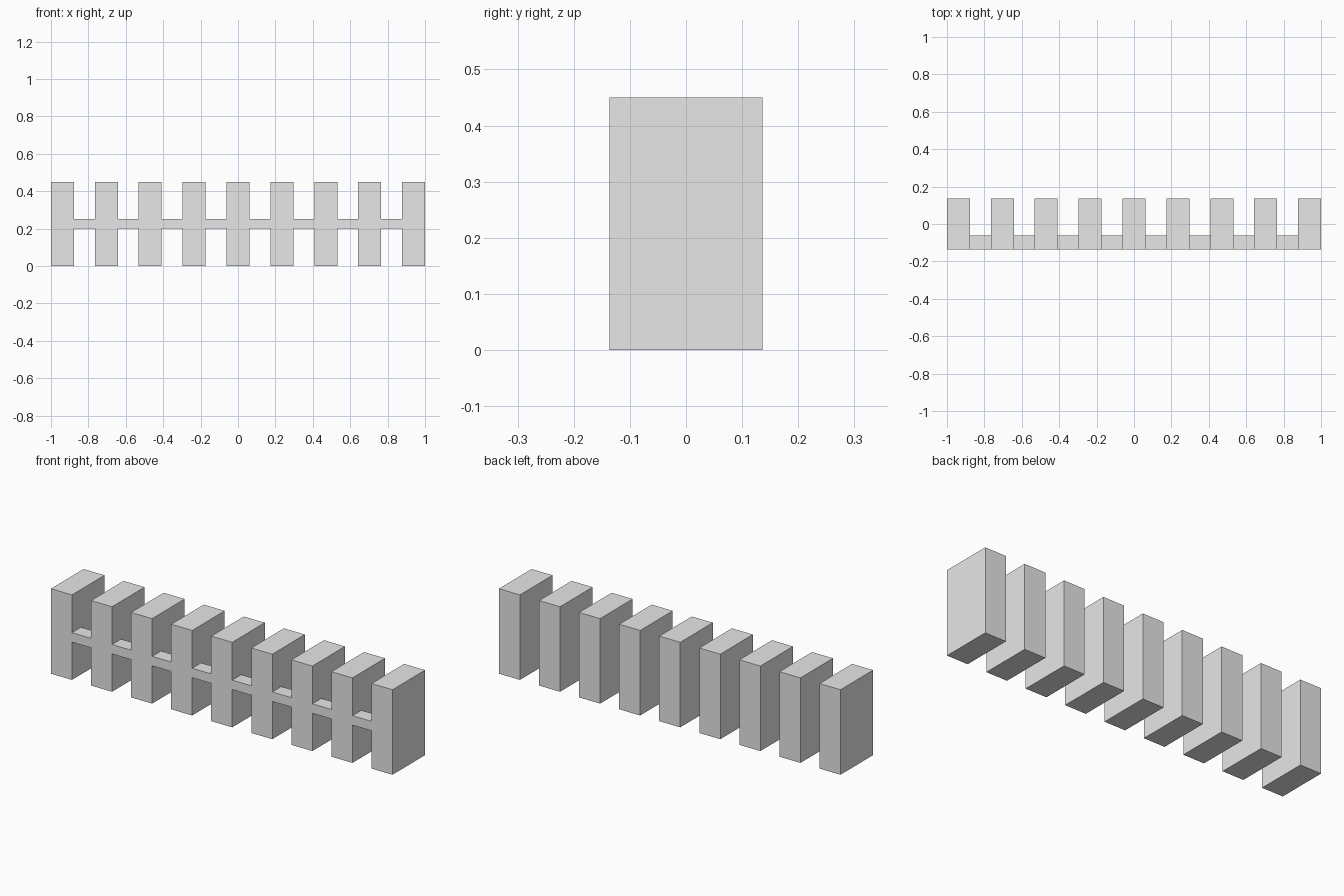
import bpy
import bmesh
from mathutils import Matrix, Vector

cube = bpy.data.objects.get("Cube")
if cube:
    bpy.data.objects.remove(cube, do_unlink=True)

COUNT = 9
POST_W, DEPTH, HEIGHT = 0.123, 0.272, 0.45
RAIL_D, RAIL_LOW, RAIL_HIGH = 0.075, 0.2, 0.25
SPACING = (2 - POST_W) / (COUNT - 1)

# Single plain grey
grey = bpy.data.materials.new("light_grey")
grey.use_nodes = True
colour = (0.8, 0.8, 0.8, 1)
grey.diffuse_color = colour
grey.node_tree.nodes["Principled BSDF"].inputs["Base Color"].default_value = colour


def box(name, low, high):
    """Box spanning two opposite corners."""
    low, high = Vector(low), Vector(high)
    bm = bmesh.new()
    bmesh.ops.create_cube(bm, size=1, matrix=Matrix.Translation((low + high) / 2)
                          @ Matrix.Diagonal((high - low).to_4d()))
    mesh = bpy.data.meshes.new(name)
    bm.to_mesh(mesh)
    bm.free()
    mesh.materials.append(grey)
    obj = bpy.data.objects.new(name, mesh)
    bpy.context.collection.objects.link(obj)
    return obj


# Row of posts, with a short rail bridging each gap flush with the front
front = -DEPTH / 2
for i in range(COUNT):
    left = -1 + i * SPACING
    box(f"post_{i + 1}", (left, front, 0), (left + POST_W, -front, HEIGHT))
    if i < COUNT - 1:
        box(f"rail_{i + 1}", (left + POST_W, front, RAIL_LOW),
            (left + SPACING, front + RAIL_D, RAIL_HIGH))
